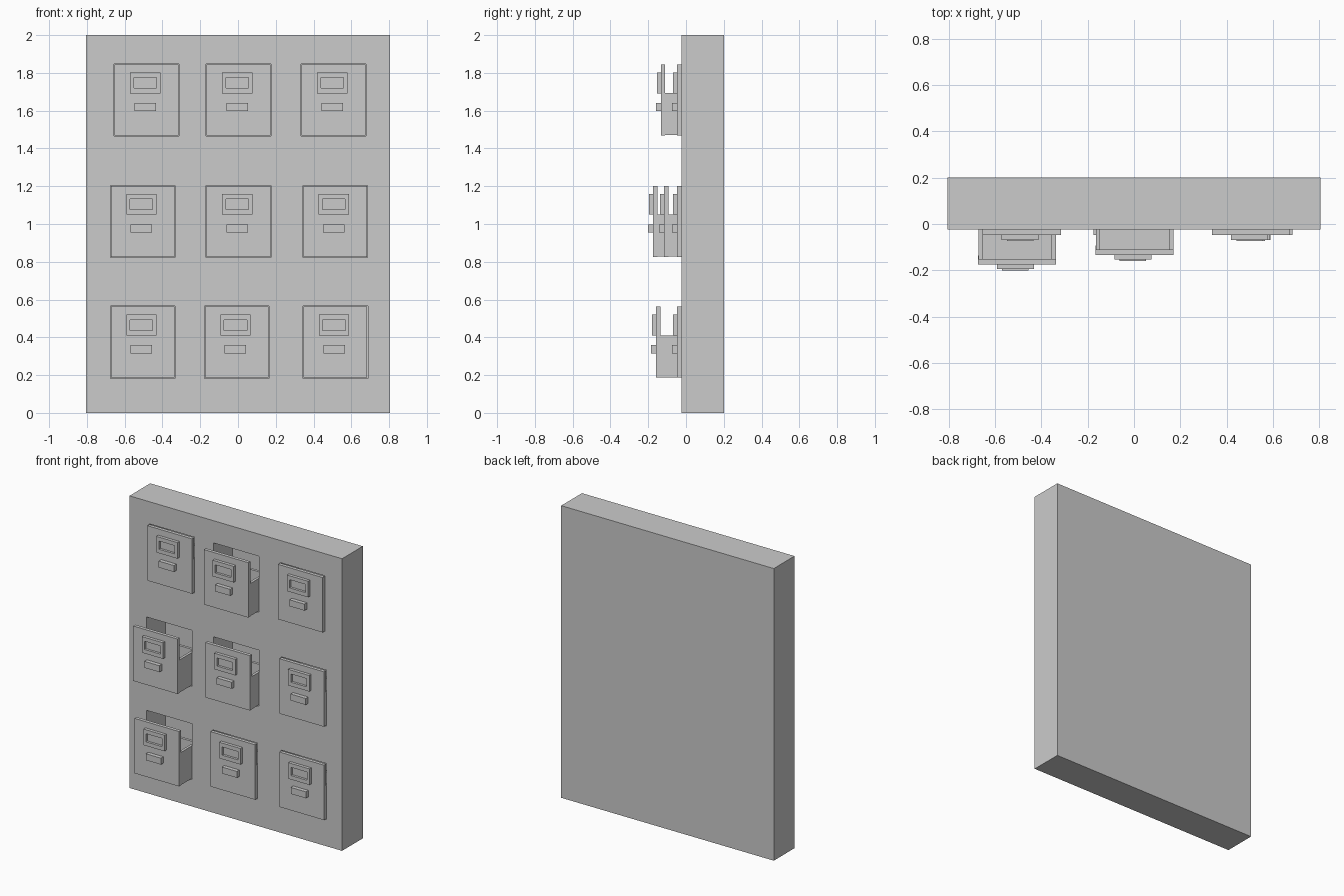
import bpy, bmesh

if "Cube" in bpy.data.objects:
    bpy.data.objects.remove(bpy.data.objects["Cube"])

FRONT = -0.024          # cabinet front plane
W, H = 0.337, 0.376     # drawer front size


def add_box(name, x0, x1, y0, y1, z0, z1, face=None, rim=(0, 0), depth=0):
    """Box; optionally hollow it from the 'top' or 'front' face."""
    bm = bmesh.new()
    bmesh.ops.create_cube(bm, size=1)
    for v in bm.verts:
        v.co.x = x0 if v.co.x < 0 else x1
        v.co.y = y0 if v.co.y < 0 else y1
        v.co.z = z0 if v.co.z < 0 else z1
    if face:
        bm.normal_update()
        target = [f for f in bm.faces
                  if (f.normal.z > 0.9 if face == 'top' else f.normal.y < -0.9)]
        # rim around the opening, then push the floor in
        bmesh.ops.inset_region(bm, faces=target, thickness=0.01)
        f = target[0]
        axis = 1 if face == 'top' else 2
        lo, hi = (y0, y1) if face == 'top' else (z0, z1)
        mid = (lo + hi) / 2
        for v in f.verts:
            v.co.x = x0 + rim[0] if v.co.x < (x0 + x1) / 2 else x1 - rim[0]
            v.co[axis] = lo + rim[1] if v.co[axis] < mid else hi - rim[1]
        n = f.normal.copy()
        new = bmesh.ops.extrude_discrete_faces(bm, faces=[f])['faces'][0]
        for v in new.verts:
            v.co -= n * depth
    me = bpy.data.meshes.new(name)
    bm.to_mesh(me)
    bm.free()
    ob = bpy.data.objects.new(name, me)
    bpy.context.collection.objects.link(ob)
    return ob


# drawers: left edge, bottom edge, pulled-out distance
drawers = [
    (-0.653, 1.469, 0), (-0.166, 1.469, 0.086), (0.337, 1.469, 0),
    (-0.673, 0.826, 0.127), (-0.166, 0.826, 0.069), (0.346, 0.826, 0),
    (-0.673, 0.187, 0.111), (-0.175, 0.187, 0), (0.347, 0.187, 0),
]

cabinet = add_box("cabinet", -0.805, 0.805, FRONT, 0.2, 0, 2)

for i, (x, z, pull) in enumerate(drawers, 1):
    y = FRONT - pull
    yf = y - 0.023
    c = x + W / 2 - 0.007
    # slot in the cabinet
    slot = add_box(f"slot_cutter_{i}", x - 0.003, x + W + 0.003,
                   FRONT - 0.1, 0.18, z - 0.004, z + H + 0.003)
    slot.hide_render = True
    slot.hide_viewport = True
    slot.display_type = 'WIRE'
    cut = cabinet.modifiers.new(f"slot_{i}", 'BOOLEAN')
    cut.operation = 'DIFFERENCE'
    cut.solver = 'EXACT'
    cut.object = slot
    # front panel
    add_box(f"drawer_front_{i}", x, x + W, yf, y, z, z + H)
    # open tray behind it
    add_box(f"drawer_tray_{i}", x + 0.001, x + W - 0.001, y - 0.017, y + 0.19,
            z + 0.001, z + 0.224, 'top', (0.018, 0.018), 0.204)
    # label holder and pull
    add_box(f"label_holder_{i}", c - 0.08, c + 0.08, yf - 0.021, yf,
            z + 0.223, z + 0.333, 'front', (0.02, 0.027), 0.016)
    add_box(f"drawer_pull_{i}", c - 0.057, c + 0.057, yf - 0.027, yf,
            z + 0.128, z + 0.172)
